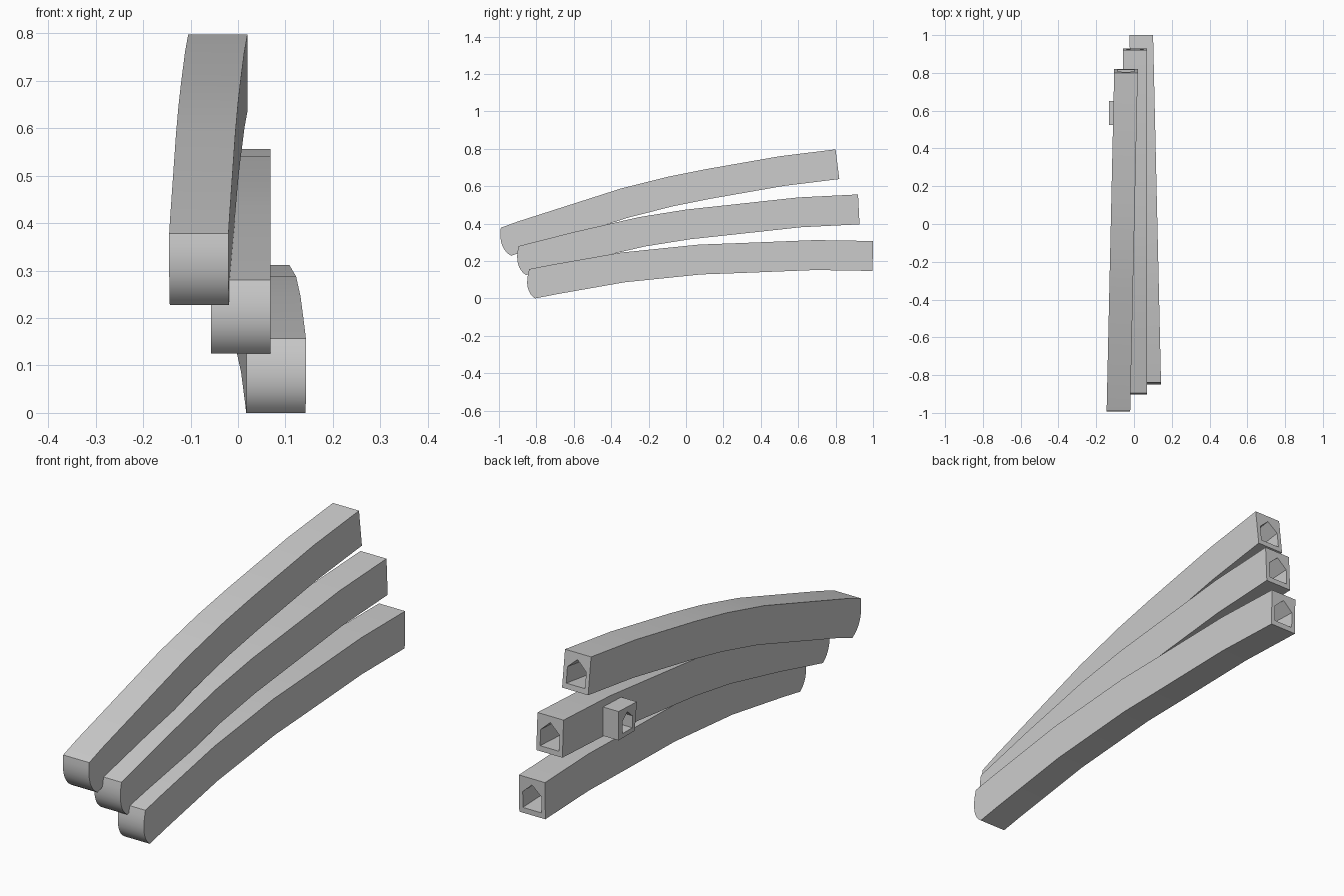
import bpy, bmesh, math
from mathutils import Vector

cube = bpy.data.objects.get("Cube")
if cube:
    bpy.data.objects.remove(cube, do_unlink=True)

grey = bpy.data.materials.new("light_grey")
grey.use_nodes = True
COLOUR = (0.6, 0.6, 0.6, 1)
grey.diffuse_color = COLOUR
grey.node_tree.nodes["Principled BSDF"].inputs["Base Color"].default_value = COLOUR

WIDTH, THICK = 0.125, 0.16
# Five-sided socket outline: (across, up) from the middle of a beam end
SOCKET = [(-0.045, -0.057), (0.045, -0.057), (0.045, 0.012), (0, 0.053), (-0.045, 0.012)]


def prism(name, outline, sweep):
    """Solid made by sweeping a flat outline along a vector."""
    bm = bmesh.new()
    a = [bm.verts.new(p) for p in outline]
    b = [bm.verts.new(Vector(p) + Vector(sweep)) for p in outline]
    bm.faces.new(a)
    bm.faces.new(b[::-1])
    for i in range(len(a)):
        j = (i + 1) % len(a)
        bm.faces.new((a[j], a[i], b[i], b[j]))
    bmesh.ops.recalc_face_normals(bm, faces=bm.faces)
    mesh = bpy.data.meshes.new(name)
    bm.to_mesh(mesh)
    bm.free()
    mesh.materials.append(grey)
    obj = bpy.data.objects.new(name, mesh)
    bpy.context.collection.objects.link(obj)
    return obj


def select(obj):
    bpy.ops.object.select_all(action='DESELECT')
    obj.select_set(True)
    bpy.context.view_layer.objects.active = obj


def cut_socket(obj, centre, across, up, out, depth, scale=1):
    """Sink the five-sided socket into an end face."""
    start = centre + out * 0.02
    pts = [start + (across * u + up * v) * scale for u, v in SOCKET]
    cutter = prism("socket_cutter", pts, -out * (depth + 0.02))
    cutter.hide_render = True
    mod = obj.modifiers.new("socket", 'BOOLEAN')
    mod.operation, mod.solver, mod.object = 'DIFFERENCE', 'EXACT', cutter
    select(obj)
    bpy.ops.object.modifier_apply(modifier=mod.name)
    bpy.data.objects.remove(cutter, do_unlink=True)


def beam(name, x_front, x_back, top):
    """Curved beam from the (y, z) points of its upper edge, front to back."""
    top = [Vector(p) for p in top]
    bottom = []
    for i, p in enumerate(top):
        t = (top[min(i + 1, len(top) - 1)] - top[max(i - 1, 0)]).normalized()
        bottom.append(p + Vector((t.y, -t.x)) * THICK)
    # Rounded nose between the upper and lower front corners
    a, c = top[0], bottom[0]
    ctrl = a.lerp(c, 0.72) + Vector((-0.055, 0))
    steps = 8
    nose = [c * (1 - s) ** 2 + ctrl * 2 * s * (1 - s) + a * s ** 2
            for s in (k / steps for k in range(1, steps))]
    y0, y1 = top[0].x, top[-1].x
    slope = (x_back - x_front) / (y1 - y0)
    outline = [(x_front + slope * (p.x - y0), p.x, p.y) for p in top + bottom[::-1] + nose]
    obj = prism(name, outline, (WIDTH, 0, 0))
    # Socket in the back end
    mid = (top[-1] + bottom[-1]) / 2
    up = (top[-1] - bottom[-1]).normalized()
    out = Vector((slope, up.y, -up.x)).normalized()
    centre = Vector((x_back + WIDTH / 2, mid.x, mid.y))
    cut_socket(obj, centre, Vector((1, 0, 0)), Vector((0, up.x, up.y)), out, 0.4)
    select(obj)
    bpy.ops.object.shade_smooth_by_angle(angle=math.radians(25))


beam("upper_beam", -0.145, -0.105, [
    (-0.99, 0.378), (-0.9, 0.411), (-0.35, 0.587), (-0.1, 0.65),
    (0.1, 0.69), (0.5, 0.76), (0.8, 0.797)])
beam("middle_beam", -0.057, -0.057, [
    (-0.895, 0.28), (-0.6, 0.355), (-0.25, 0.435), (0, 0.475),
    (0.25, 0.502), (0.6, 0.54), (0.92, 0.556)])
beam("lower_beam", 0.018, -0.024, [
    (-0.838, 0.157), (-0.72, 0.18), (-0.35, 0.245), (0.07, 0.288),
    (0.29, 0.296), (0.69, 0.312), (1, 0.307)])

# Small side port on the middle beam
port = prism("side_port", [(-0.132, y, z) for y, z in
                           ((0.65, 0.385), (0.65, 0.51), (0.525, 0.505), (0.54, 0.385))],
             (0.08, 0, 0))
cut_socket(port, Vector((-0.132, 0.59, 0.447)), Vector((0, 1, 0)), Vector((0, 0, 1)),
           Vector((-1, 0, 0)), 0.06, 0.75)
